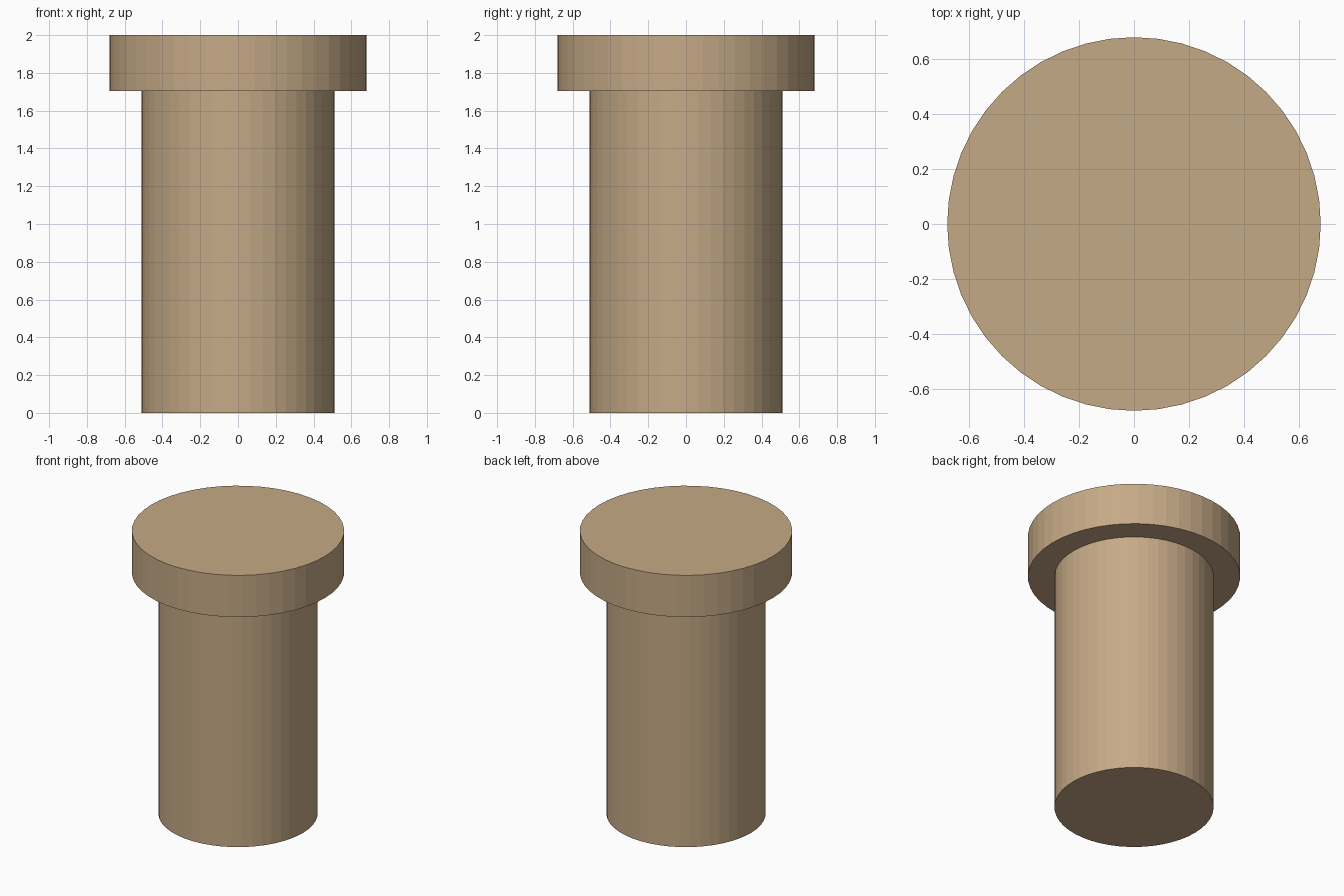
import bpy, bmesh
from math import cos, sin, tau

if "Cube" in bpy.data.objects:
    bpy.data.objects.remove(bpy.data.objects["Cube"])

SIDES = 48
# (radius, height) profile: shank, underside of head, head
PROFILE = [(0.51, 0.0), (0.51, 1.705), (0.68, 1.705), (0.68, 2.0)]


def lathe(name, profile, sides):
    bm = bmesh.new()
    rings = [[bm.verts.new((r * cos(tau * i / sides), r * sin(tau * i / sides), z))
              for i in range(sides)] for r, z in profile]
    for low, high in zip(rings, rings[1:]):
        for i in range(sides):
            j = (i + 1) % sides
            bm.faces.new((low[i], low[j], high[j], high[i]))
    # flat end caps
    bm.faces.new(rings[0][::-1])
    bm.faces.new(rings[-1])
    mesh = bpy.data.meshes.new(name)
    bm.to_mesh(mesh)
    bm.free()
    obj = bpy.data.objects.new(name, mesh)
    bpy.context.collection.objects.link(obj)
    return obj


# Headed pin, flat shaded
pin = lathe("headed_pin", PROFILE, SIDES)
mat = bpy.data.materials.new("tan")
mat.diffuse_color = (0.56, 0.40, 0.24, 1.0)
mat.use_nodes = True
mat.node_tree.nodes["Principled BSDF"].inputs["Base Color"].default_value = mat.diffuse_color
pin.data.materials.append(mat)
